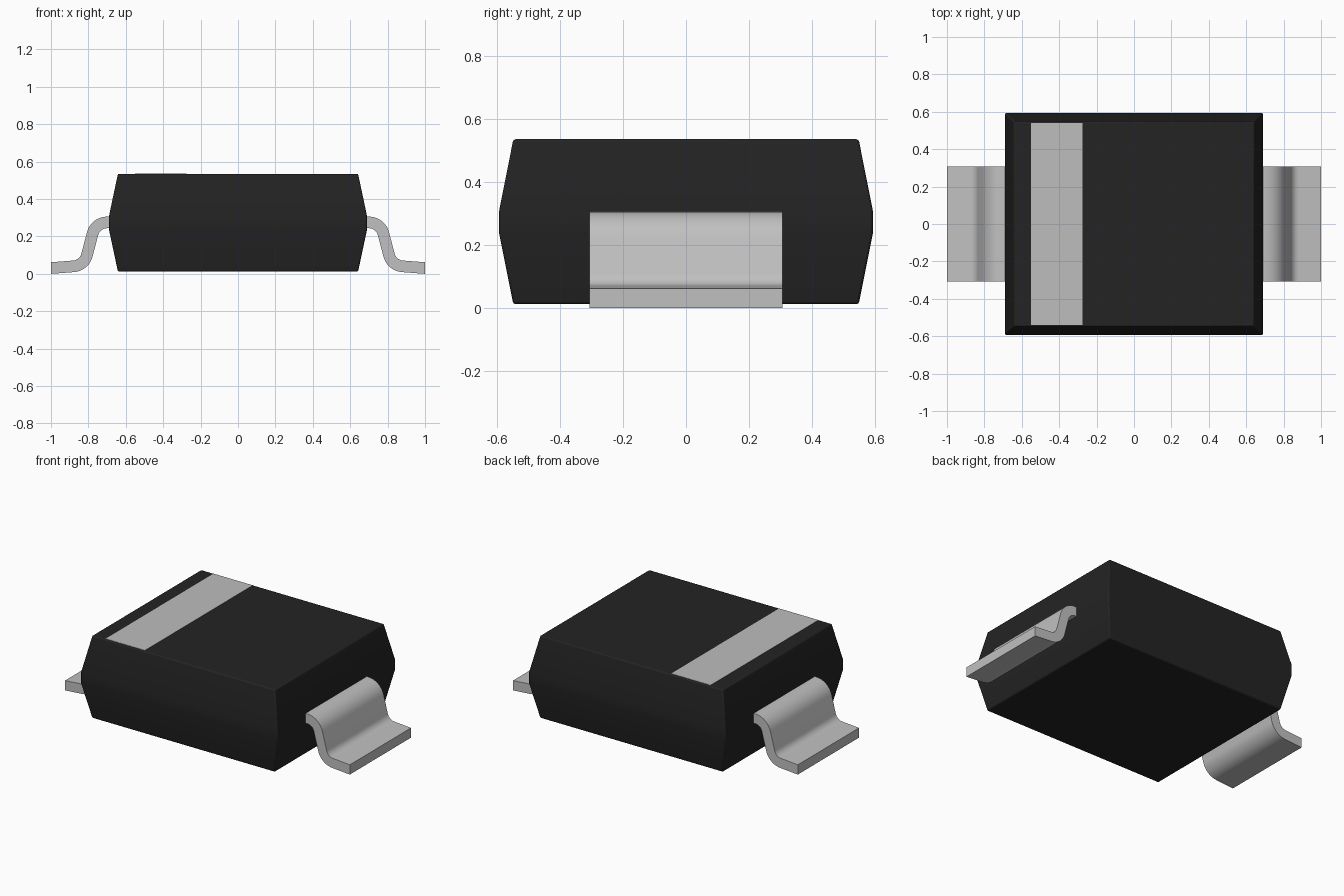
import bpy, bmesh, math
from mathutils import Vector

cube = bpy.data.objects.get("Cube")
if cube:
    bpy.data.objects.remove(cube, do_unlink=True)


def material(name, rgb, rough):
    m = bpy.data.materials.new(name)
    m.use_nodes = True
    color = (*rgb, 1.0)
    m.diffuse_color = color
    shader = m.node_tree.nodes["Principled BSDF"]
    shader.inputs["Base Color"].default_value = color
    shader.inputs["Roughness"].default_value = rough
    return m


black = material("black plastic", (0.017, 0.017, 0.017), 0.6)
silver = material("silver metal", (0.53, 0.53, 0.53), 0.4)
grey = material("grey marking", (0.51, 0.51, 0.51), 0.6)


def finish(name, bm, mat):
    bmesh.ops.recalc_face_normals(bm, faces=bm.faces)
    me = bpy.data.meshes.new(name)
    bm.to_mesh(me)
    bm.free()
    ob = bpy.data.objects.new(name, me)
    bpy.context.collection.objects.link(ob)
    me.materials.append(mat)
    return ob


def smooth(ob):
    bpy.ops.object.select_all(action='DESELECT')
    ob.select_set(True)
    bpy.context.view_layer.objects.active = ob
    bpy.ops.object.shade_smooth_by_angle(angle=math.radians(30))


def loft(rings):
    """Closed solid through equal-length rings of points."""
    bm = bmesh.new()
    loops = [[bm.verts.new(p) for p in ring] for ring in rings]
    n = len(loops[0])
    for a, b in zip(loops, loops[1:]):
        for i in range(n):
            j = (i + 1) % n
            bm.faces.new((a[i], a[j], b[j], b[i]))
    bm.faces.new(loops[0])
    bm.faces.new(loops[-1])
    return bm


def rectangle(x, y, z, cx=0.0):
    return [(cx - x, -y, z), (cx + x, -y, z), (cx + x, y, z), (cx - x, y, z)]


# Moulded body: tapered above and below a narrow vertical waist
body = finish("body", loft([
    rectangle(0.642, 0.548, 0.012),
    rectangle(0.69, 0.593, 0.237),
    rectangle(0.69, 0.593, 0.308),
    rectangle(0.642, 0.548, 0.535)]), black)
bevel = body.modifiers.new("soft edges", 'BEVEL')
bevel.width = 0.007
bevel.segments = 2
bevel.limit_method = 'ANGLE'
bevel.angle_limit = math.radians(40)
smooth(body)

# Polarity band printed on the top face
finish("polarity_band", loft([
    rectangle(0.138, 0.541, 0.533, -0.413),
    rectangle(0.138, 0.541, 0.537, -0.413)]), grey)


# Bent leads: a flat strip swept along an S-shaped path
def arc(cx, cz, r, start, end, steps=9):
    angles = [math.radians(start + (end - start) * i / steps) for i in range(steps + 1)]
    return [Vector((cx + r * math.cos(a), cz + r * math.sin(a))) for a in angles]


def lead(name, side):
    path = ([Vector((0.62, 0.275))] + arc(0.70, 0.195, 0.08, 90, 14)
            + arc(0.885, 0.12, 0.08, 194, 266) + [Vector((1.0, 0.031))])
    half, width = 0.031, 0.307
    rings = []
    for i, p in enumerate(path):
        t = (path[min(i + 1, len(path) - 1)] - path[max(i - 1, 0)]).normalized()
        n = Vector((-t.y, t.x)) * half
        if i in (0, len(path) - 1):
            n = Vector((0, half))      # square-cut ends
        a, b = p + n, p - n
        rings.append([(side * a.x, -width, a.y), (side * a.x, width, a.y),
                      (side * b.x, width, b.y), (side * b.x, -width, b.y)])
    smooth(finish(name, loft(rings), silver))


lead("left_lead", 1)
lead("right_lead", -1)
